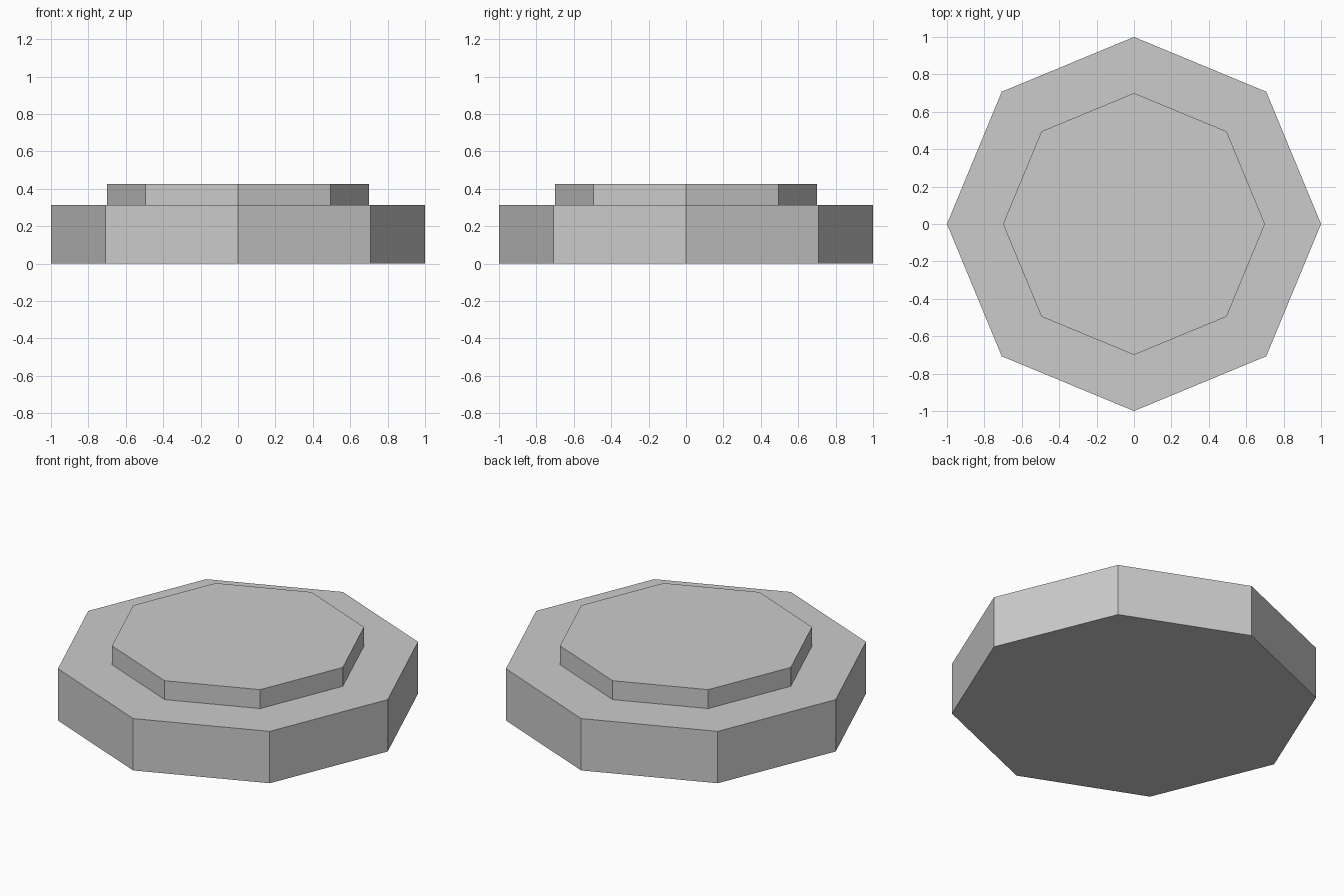
import bpy
import math

if "Cube" in bpy.data.objects:
    bpy.data.objects.remove(bpy.data.objects["Cube"])

grey = bpy.data.materials.new("plain_grey")
grey.diffuse_color = (0.6, 0.6, 0.6, 1)
grey.use_nodes = True
grey.node_tree.nodes["Principled BSDF"].inputs["Base Color"].default_value = grey.diffuse_color


def octagon_slab(name, radius, bottom, top):
    """Flat-sided eight-cornered slab with corners on the x and y axes."""
    bpy.ops.mesh.primitive_cylinder_add(
        vertices=8, radius=radius, depth=top - bottom,
        location=(0, 0, (bottom + top) / 2))
    slab = bpy.context.object
    slab.name = name
    slab.data.materials.append(grey)
    return slab


# Wide lower step
octagon_slab("base_slab", 1.0, 0.0, 0.313)
# Narrower raised step
octagon_slab("upper_slab", 0.7, 0.313, 0.427)
